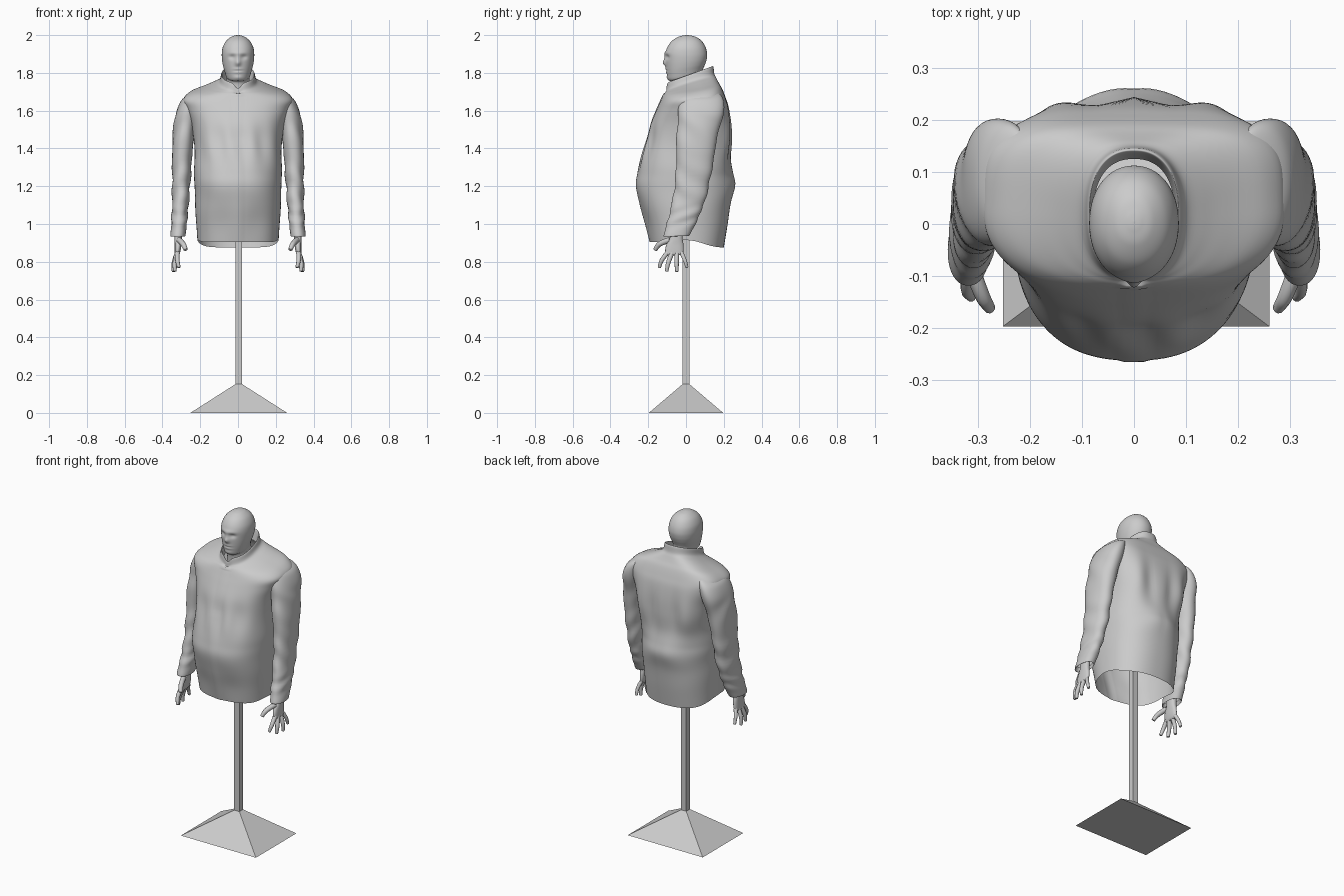
import bpy, bmesh
from math import sin, cos, pi, exp, copysign


def g(v, c, s):
    return exp(-((v - c) / s) ** 2)


def ramp(v, lo, hi):
    t = min(1, max(0, (v - lo) / (hi - lo)))
    return t * t * (3 - 2 * t)


def catmull(rings, steps):
    out = []
    for i in range(len(rings) - 1):
        p0, p1, p2 = rings[max(i - 1, 0)], rings[i], rings[i + 1]
        p3 = rings[min(i + 2, len(rings) - 1)]
        for s in range(steps):
            t = s / steps
            out.append([0.5 * (2 * b + (c - a) * t + (2 * a - 5 * b + 4 * c - d) * t * t
                               + (3 * b - a - 3 * c + d) * t ** 3)
                        for a, b, c, d in zip(p0, p1, p2, p3)])
    out.append(list(rings[-1]))
    return out


def loft(name, rings, steps, segs, n=2.0, shape=None, cap_low=False, cap_top=False,
         mirror=False, square_back=0.0):
    """Rings run bottom to top: z at front, z at back, half width, y front, y back, x centre."""
    bm = bmesh.new()
    rows = []
    for zf, zb, w, yf, yb, xc in catmull(rings, steps):
        row = []
        for k in range(segs):
            a = 2 * pi * k / segs
            # The upper back is squarer than the front
            m = n
            if sin(a) > 0:
                m += square_back * ramp(zf, 1.25, 1.5) * ramp(w, 0.10, 0.24)
            cx = copysign(abs(cos(a)) ** (2 / m), cos(a))
            cy = copysign(abs(sin(a)) ** (2 / m), sin(a))
            t = (cy + 1) / 2
            co = [xc + w * cx, yf + (yb - yf) * t, zf + (zb - zf) * t]
            if shape:
                co = shape(*co, cos(a), sin(a))
            row.append(bm.verts.new(co))
        rows.append(row)
    for lo, hi in zip(rows, rows[1:]):
        for k in range(segs):
            m = (k + 1) % segs
            bm.faces.new((lo[k], lo[m], hi[m], hi[k]))
    if cap_low:
        bm.faces.new(rows[0][::-1])
    if cap_top:
        bm.faces.new(rows[-1])
    return finish(name, bm, True, mirror)


def finish(name, bm, smooth=False, mirror=False):
    me = bpy.data.meshes.new(name)
    bm.to_mesh(me)
    bm.free()
    for p in me.polygons:
        p.use_smooth = smooth
    ob = bpy.data.objects.new(name, me)
    bpy.context.collection.objects.link(ob)
    if mirror:
        ob.modifiers.new("mirror", 'MIRROR')
    return ob


def tapered_box(name, lower, upper, z0, z1):
    bm = bmesh.new()
    corners = [(-1, -1), (1, -1), (1, 1), (-1, 1)]
    lo = [bm.verts.new((0.004 + x * lower[0], y * lower[1], z0)) for x, y in corners]
    hi = [bm.verts.new((0.004 + x * upper[0], y * upper[1], z1)) for x, y in corners]
    bm.faces.new(lo[::-1])
    bm.faces.new(hi)
    for k in range(4):
        m = (k + 1) % 4
        bm.faces.new((lo[k], lo[m], hi[m], hi[k]))
    return finish(name, bm)


# Stand
tapered_box("stand_base", (0.256, 0.197), (0.018, 0.018), 0, 0.152)
tapered_box("stand_pole", (0.018, 0.018), (0.018, 0.018), 0.15, 1.6)


# Jacket body with folds, placket, curved hem and open collar
def jacket_shape(x, y, z, c, s):
    d = 0
    if s < 0:
        d += 0.006 * -s * g(z, 1.42, 0.1) * cos(55 * x + 6 * z)
        d += 0.004 * -s * g(z, 1.0, 0.1) * cos(32 * x)
        if abs(x) < 0.018 and z < 1.7:
            d += 0.003
        if z > 1.69:
            z -= 0.03 * g(x, 0, 0.022) * min(1, (z - 1.69) / 0.03)
    else:
        d += 0.008 * s * g(z, 1.45, 0.13) * cos(42 * x)
        d += 0.006 * s * g(z, 1.22, 0.06) * cos(25 * abs(x) - 0.6)
    d += 0.003 * sin(28 * z + 3 * c) * g(z, 1.25, 0.2) * abs(c)
    z += 0.025 * c ** 8 * (1 - ramp(z, 0.87, 1.05))
    return x + d * c, y + d * s, z


body = [
    (0.906, 0.875, 0.215, -0.188, 0.200, 0), (1.00, 0.99, 0.221, -0.210, 0.219, 0),
    (1.10, 1.10, 0.226, -0.240, 0.235, 0), (1.20, 1.20, 0.232, -0.262, 0.255, 0),
    (1.27, 1.27, 0.230, -0.254, 0.246, 0), (1.35, 1.35, 0.230, -0.235, 0.233, 0),
    (1.45, 1.45, 0.235, -0.205, 0.236, 0), (1.53, 1.54, 0.248, -0.186, 0.234, 0),
    (1.60, 1.62, 0.275, -0.158, 0.224, 0), (1.645, 1.67, 0.290, -0.138, 0.209, 0),
    (1.672, 1.715, 0.255, -0.126, 0.192, 0), (1.69, 1.745, 0.190, -0.117, 0.175, 0),
    (1.70, 1.772, 0.138, -0.110, 0.161, 0), (1.712, 1.795, 0.100, -0.106, 0.150, 0),
    (1.745, 1.832, 0.089, -0.103, 0.145, 0), (1.742, 1.828, 0.083, -0.096, 0.137, 0),
    (1.69, 1.77, 0.078, -0.088, 0.125, 0)]
loft("jacket_body", body, 5, 128, 2.35, jacket_shape, square_back=1.3)


# Sleeves with creases and cuffs, the shoulder cap leaning in to the yoke
def sleeve_shape(x, y, z, c, s):
    crease = 0.004 * g(z, 1.2, 0.13) * sin(48 * z + 2.5 * s + 2 * c)
    crease += 0.0035 * g(z, 1.04, 0.05) * sin(80 * z - 3 * s)
    crease += 0.004 * g(z, 1.5, 0.1) * sin(4 * s + 30 * z)
    z -= 0.5 * (x - 0.255) * ramp(z, 1.5, 1.66)
    return x + crease * c, y + crease * s, z


sleeve = [
    (0.96, 0.96, 0.033, -0.105, 0.005, 0.316), (0.937, 0.94, 0.037, -0.113, 0.015, 0.318),
    (0.94, 0.943, 0.040, -0.118, 0.020, 0.318), (1.00, 1.00, 0.041, -0.102, 0.050, 0.312),
    (1.08, 1.08, 0.043, -0.082, 0.085, 0.307), (1.17, 1.17, 0.046, -0.064, 0.113, 0.302),
    (1.30, 1.30, 0.051, -0.052, 0.140, 0.298), (1.42, 1.42, 0.056, -0.050, 0.158, 0.292),
    (1.53, 1.53, 0.062, -0.046, 0.185, 0.277), (1.62, 1.62, 0.066, -0.040, 0.202, 0.262),
    (1.668, 1.668, 0.060, -0.020, 0.190, 0.248), (1.685, 1.685, 0.042, 0.020, 0.150, 0.242),
    (1.685, 1.685, 0.005, 0.08, 0.10, 0.240)]
loft("sleeves", sleeve, 6, 48, 2.2, sleeve_shape, cap_top=True, mirror=True)

# Hands
palm = [
    (0.832, 0.836, 0.004, -0.098, -0.022, 0.322), (0.838, 0.842, 0.012, -0.107, -0.016, 0.322),
    (0.865, 0.865, 0.016, -0.110, -0.013, 0.319), (0.895, 0.895, 0.018, -0.102, -0.014, 0.317),
    (0.925, 0.925, 0.020, -0.086, -0.018, 0.316), (0.98, 0.98, 0.021, -0.080, -0.015, 0.315)]
loft("palms", palm, 4, 24, 2.3, cap_low=True, cap_top=True, mirror=True)

# Fingers as tapered curves: base, middle, tip
fingers = [
    ((0.312, -0.085, 0.915), (0.292, -0.140, 0.900), (0.276, -0.164, 0.862), 0.0135),
    ((0.320, -0.096, 0.850), (0.324, -0.128, 0.815), (0.312, -0.142, 0.768), 0.0110),
    ((0.322, -0.074, 0.848), (0.336, -0.094, 0.800), (0.334, -0.103, 0.748), 0.0115),
    ((0.322, -0.049, 0.848), (0.342, -0.050, 0.800), (0.342, -0.048, 0.746), 0.0110),
    ((0.320, -0.026, 0.850), (0.335, -0.008, 0.815), (0.335, 0.006, 0.768), 0.0098)]
cu = bpy.data.curves.new("fingers", 'CURVE')
cu.dimensions = '3D'
cu.bevel_depth = 1.0
cu.bevel_resolution = 3
cu.resolution_u = 6
cu.use_fill_caps = True
for base, mid, tip, r in fingers:
    near = [m + (t - m) * 0.88 for m, t in zip(mid, tip)]
    sp = cu.splines.new('NURBS')
    sp.points.add(4)
    pts = [(base, 1.15), (mid, 1.1), (near, 0.85), (tip, 0.75), (tip, 0.1)]
    for p, (co, f) in zip(sp.points, pts):
        p.co = (*co, 1)
        p.radius = r * f
    sp.order_u = 3
    sp.use_endpoint_u = True
hand = bpy.data.objects.new("fingers", cu)
bpy.context.collection.objects.link(hand)
hand.modifiers.new("mirror", 'MIRROR')


# Head and neck with face features pushed in and out
def face_shape(x, y, z, c, s):
    if s < 0 and z > 1.75:
        d = 0.014 * g(x, 0, 0.014) * g(z, 1.852, 0.016)
        d += 0.006 * g(x, 0, 0.012) * g(z, 1.875, 0.022)
        d += 0.005 * g(z, 1.905, 0.012) * g(x, 0, 0.05)
        d -= 0.009 * g(abs(x), 0.032, 0.017) * g(z, 1.884, 0.013)
        d += 0.004 * g(x, 0, 0.022) * (g(z, 1.820, 0.007) + g(z, 1.803, 0.007))
        d -= 0.003 * g(x, 0, 0.025) * g(z, 1.811, 0.004)
        d += 0.005 * g(x, 0, 0.025) * g(z, 1.775, 0.012)
        y -= d
    return x, y, z


head = [
    (1.60, 1.62, 0.070, -0.060, 0.100, 0), (1.70, 1.74, 0.064, -0.060, 0.090, 0),
    (1.750, 1.79, 0.060, -0.066, 0.084, 0), (1.760, 1.81, 0.064, -0.090, 0.086, 0),
    (1.785, 1.825, 0.070, -0.099, 0.092, 0), (1.82, 1.845, 0.078, -0.104, 0.101, 0),
    (1.86, 1.87, 0.084, -0.107, 0.109, 0), (1.90, 1.90, 0.086, -0.108, 0.112, 0),
    (1.935, 1.935, 0.081, -0.099, 0.104, 0), (1.968, 1.968, 0.064, -0.076, 0.084, 0),
    (1.990, 1.990, 0.038, -0.042, 0.054, 0), (1.998, 1.998, 0.016, -0.014, 0.025, 0),
    (2.0, 2.0, 0.001, 0.004, 0.006, 0)]
loft("head", head, 8, 80, 2.1, face_shape, cap_top=True)
